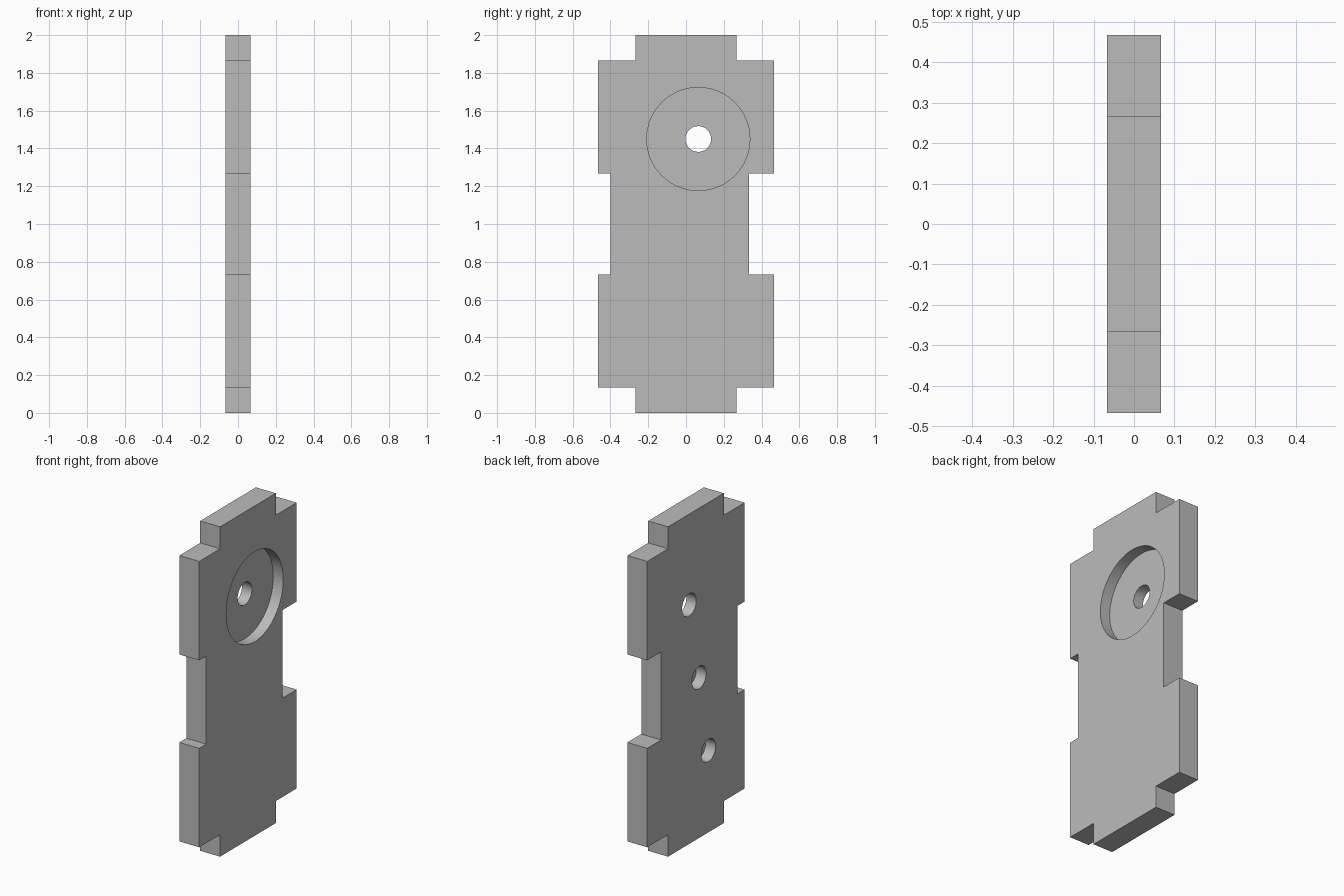
import bpy, bmesh, math
from mathutils import Matrix

cube = bpy.data.objects.get("Cube")
if cube:
    bpy.data.objects.remove(cube, do_unlink=True)

U = 2 / 30          # design unit: the plate is 30 units tall, 2 thick

grey = bpy.data.materials.new("plain grey")
grey.use_nodes = True
COLOUR = (0.5, 0.5, 0.5, 1)
grey.diffuse_color = COLOUR
grey.node_tree.nodes["Principled BSDF"].inputs["Base Color"].default_value = COLOUR


def add_object(name, bm):
    bmesh.ops.recalc_face_normals(bm, faces=bm.faces)
    mesh = bpy.data.meshes.new(name)
    bm.to_mesh(mesh)
    bm.free()
    mesh.materials.append(grey)
    obj = bpy.data.objects.new(name, mesh)
    bpy.context.collection.objects.link(obj)
    return obj


# Plate: notched outline extruded through its thickness
right_side = [(4, 0), (4, 2), (7, 2), (7, 11), (5, 11),
              (5, 19), (7, 19), (7, 28), (4, 28), (4, 30)]
left_side = [(-6 if y == 5 else -y, z) for y, z in reversed(right_side)]
bm = bmesh.new()
face = bm.faces.new([bm.verts.new((-U, y * U, z * U)) for y, z in right_side + left_side])
new = bmesh.ops.extrude_face_region(bm, geom=[face])["geom"]
bmesh.ops.translate(bm, vec=(2 * U, 0, 0),
                    verts=[v for v in new if isinstance(v, bmesh.types.BMVert)])
plate = add_object("plate", bm)


# Round cuts along x, from x0 to x1
def cut(name, y, z, radius, x0, x1):
    bm = bmesh.new()
    place = Matrix.Translation(((x0 + x1) / 2, y, z)) @ Matrix.Rotation(math.pi / 2, 4, "Y")
    bmesh.ops.create_cone(bm, cap_ends=True, segments=64, radius1=radius,
                          radius2=radius, depth=x1 - x0, matrix=place)
    cutter = add_object(name, bm)
    cutter.hide_render = True
    mod = plate.modifiers.new(name, "BOOLEAN")
    mod.operation = "DIFFERENCE"
    mod.solver = "EXACT"
    mod.object = cutter
    bpy.context.view_layer.objects.active = plate
    bpy.ops.object.modifier_apply(modifier=name)
    bpy.data.objects.remove(cutter, do_unlink=True)


PIVOT_Y, PIVOT_Z, HOLE = 0.065, 1.45, 0.068
cut("round_pocket", PIVOT_Y, PIVOT_Z, 0.273, 0, 2 * U)
cut("through_hole", PIVOT_Y, PIVOT_Z, HOLE, -2 * U, 2 * U)
cut("middle_blind_hole", -0.03, 0.973, HOLE, -2 * U, 0)
cut("lower_blind_hole", -0.12, 0.497, HOLE, -2 * U, 0)

# Smooth round walls, keep all edges sharp
bpy.ops.object.select_all(action="DESELECT")
plate.select_set(True)
bpy.context.view_layer.objects.active = plate
bpy.ops.object.shade_smooth_by_angle(angle=math.radians(30))
